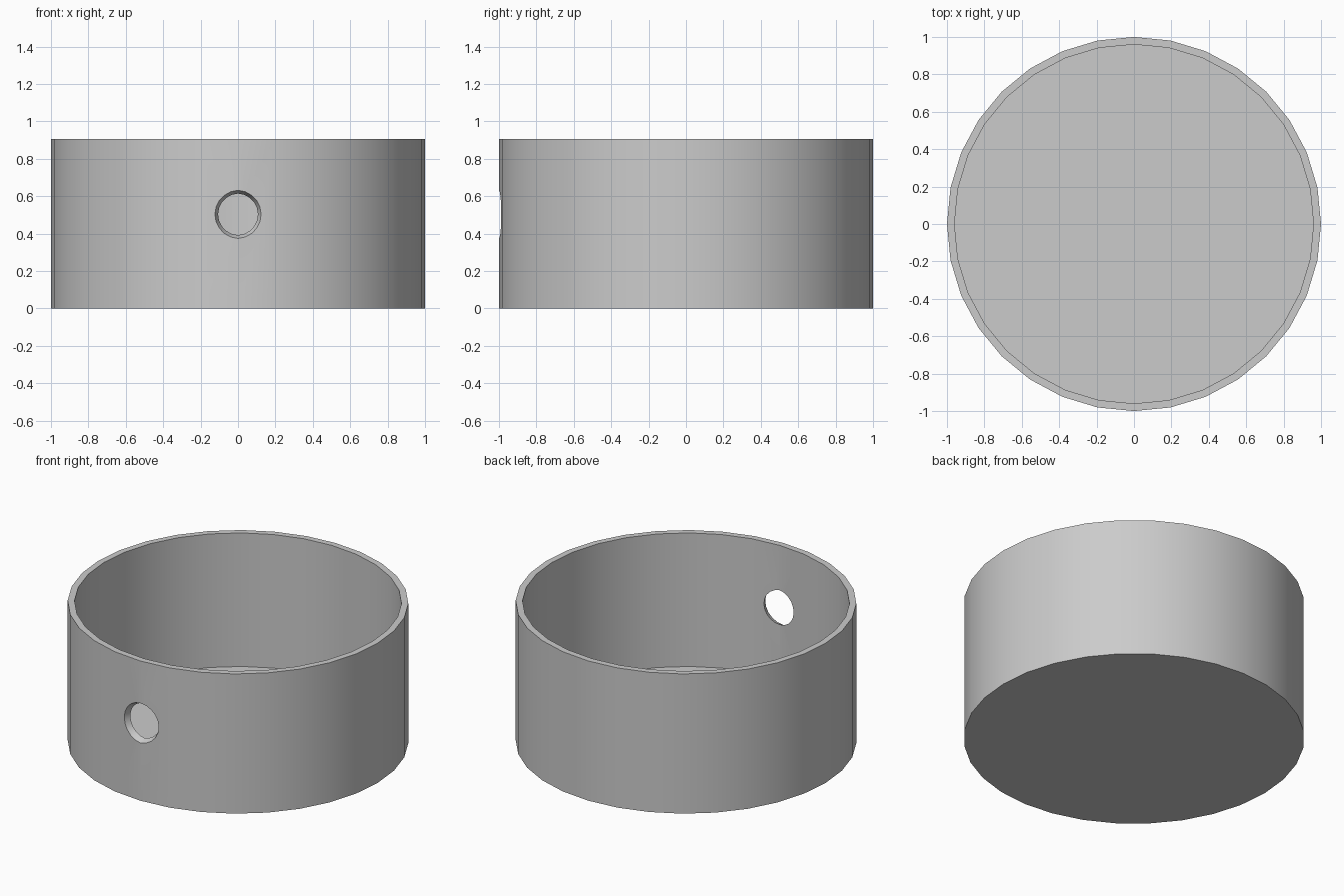
import bpy, bmesh, math
from mathutils import Matrix

RADIUS, INNER, HEIGHT, FLOOR = 1.0, 0.96, 0.905, 0.04
SIDES = 32

cube = bpy.data.objects.get("Cube")
if cube:
    bpy.data.objects.remove(cube, do_unlink=True)

grey = bpy.data.materials.new("light_grey")
grey.use_nodes = True
colour = (0.6, 0.6, 0.6, 1)
grey.diffuse_color = colour
grey.node_tree.nodes["Principled BSDF"].inputs["Base Color"].default_value = colour


def add_object(name, bm):
    bmesh.ops.recalc_face_normals(bm, faces=bm.faces)
    mesh = bpy.data.meshes.new(name)
    bm.to_mesh(mesh)
    bm.free()
    mesh.materials.append(grey)
    obj = bpy.data.objects.new(name, mesh)
    bpy.context.collection.objects.link(obj)
    return obj


# Open round cup: outer wall, rim, inner wall and floor
bm = bmesh.new()
rings = []
for radius, z in [(RADIUS, 0), (RADIUS, HEIGHT), (INNER, HEIGHT), (INNER, FLOOR)]:
    angles = [math.tau * i / SIDES for i in range(SIDES)]
    rings.append([bm.verts.new((radius * math.cos(a), radius * math.sin(a), z)) for a in angles])
for low, high in zip(rings, rings[1:]):
    for i in range(SIDES):
        j = (i + 1) % SIDES
        bm.faces.new((low[i], low[j], high[j], high[i]))
bm.faces.new(rings[0])
bm.faces.new(rings[-1])
cup = add_object("cup", bm)

# Tapered cutter for the hole in the front wall
bm = bmesh.new()
place = Matrix.Translation((0, -0.98, 0.503)) @ Matrix.Rotation(math.pi / 2, 4, "X")
bmesh.ops.create_cone(bm, cap_ends=True, segments=20, radius1=0.085,
                      radius2=0.155, depth=0.16, matrix=place)
cutter = add_object("hole_cutter", bm)

cut = cup.modifiers.new("front_hole", "BOOLEAN")
cut.operation = "DIFFERENCE"
cut.solver = "EXACT"
cut.object = cutter

# Apply the cut, then smooth the walls and keep the edges sharp
bpy.ops.object.select_all(action="DESELECT")
cup.select_set(True)
bpy.context.view_layer.objects.active = cup
bpy.ops.object.modifier_apply(modifier=cut.name)
bpy.data.objects.remove(cutter, do_unlink=True)
bpy.ops.object.shade_smooth_by_angle(angle=math.radians(30))
